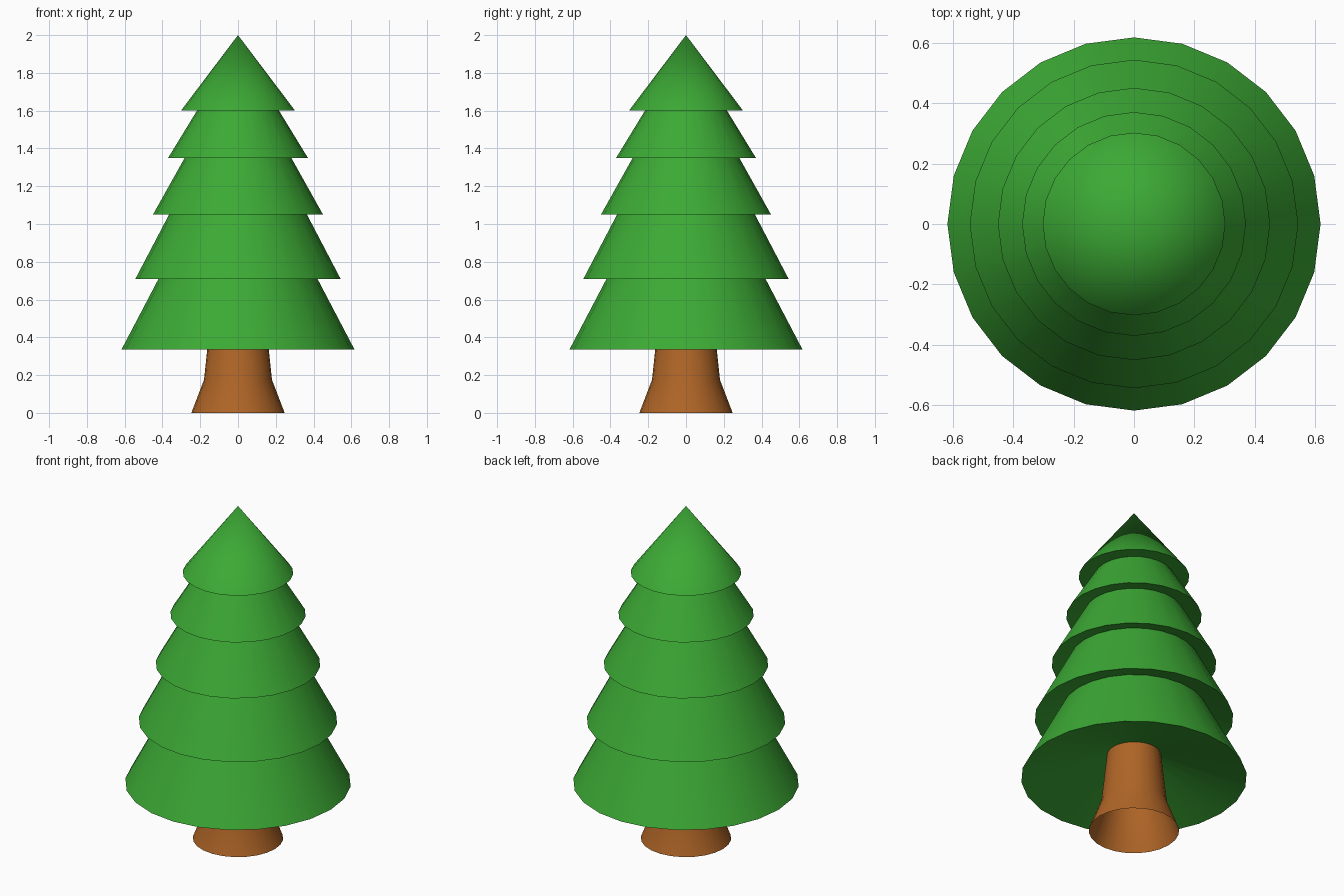
import bpy, bmesh, math

if "Cube" in bpy.data.objects:
    bpy.data.objects.remove(bpy.data.objects["Cube"])

SIDES = 24


def lathe(name, profile, color):
    """Spin a (radius, height) profile around z."""
    bm = bmesh.new()
    rings = []
    for r, z in profile:
        if r == 0:
            rings.append([bm.verts.new((0, 0, z))] * SIDES)
        else:
            rings.append([bm.verts.new((r * math.cos(a), r * math.sin(a), z))
                          for a in (math.tau * i / SIDES for i in range(SIDES))])
    for low, high in zip(rings, rings[1:]):
        for i in range(SIDES):
            j = (i + 1) % SIDES
            quad = [low[i], low[j], high[j], high[i]]
            bm.faces.new(list(dict.fromkeys(quad)))
    mesh = bpy.data.meshes.new(name)
    bm.to_mesh(mesh)
    bm.free()
    mat = bpy.data.materials.new(name + "_color")
    mat.diffuse_color = color
    mat.use_nodes = True
    mat.node_tree.nodes["Principled BSDF"].inputs["Base Color"].default_value = mat.diffuse_color
    mesh.materials.append(mat)
    obj = bpy.data.objects.new(name, mesh)
    bpy.context.collection.objects.link(obj)
    bpy.ops.object.select_all(action='DESELECT')
    obj.select_set(True)
    bpy.context.view_layer.objects.active = obj
    bpy.ops.object.shade_smooth_by_angle(angle=math.radians(35))
    return obj


# Flared trunk, open at the base
lathe("trunk", [(0.247, 0), (0.18, 0.175), (0.148, 0.475)],
      (0.43, 0.13, 0.02, 1))

# Stacked branch tiers with slightly hollow undersides, ending in a point
lathe("foliage", [(0.148, 0.475), (0.617, 0.335),
                  (0.397, 0.755), (0.543, 0.71),
                  (0.352, 1.075), (0.45, 1.05),
                  (0.27, 1.372), (0.37, 1.35),
                  (0.214, 1.605), (0.302, 1.6),
                  (0, 2.0)],
      (0.045, 0.4, 0.035, 1))
